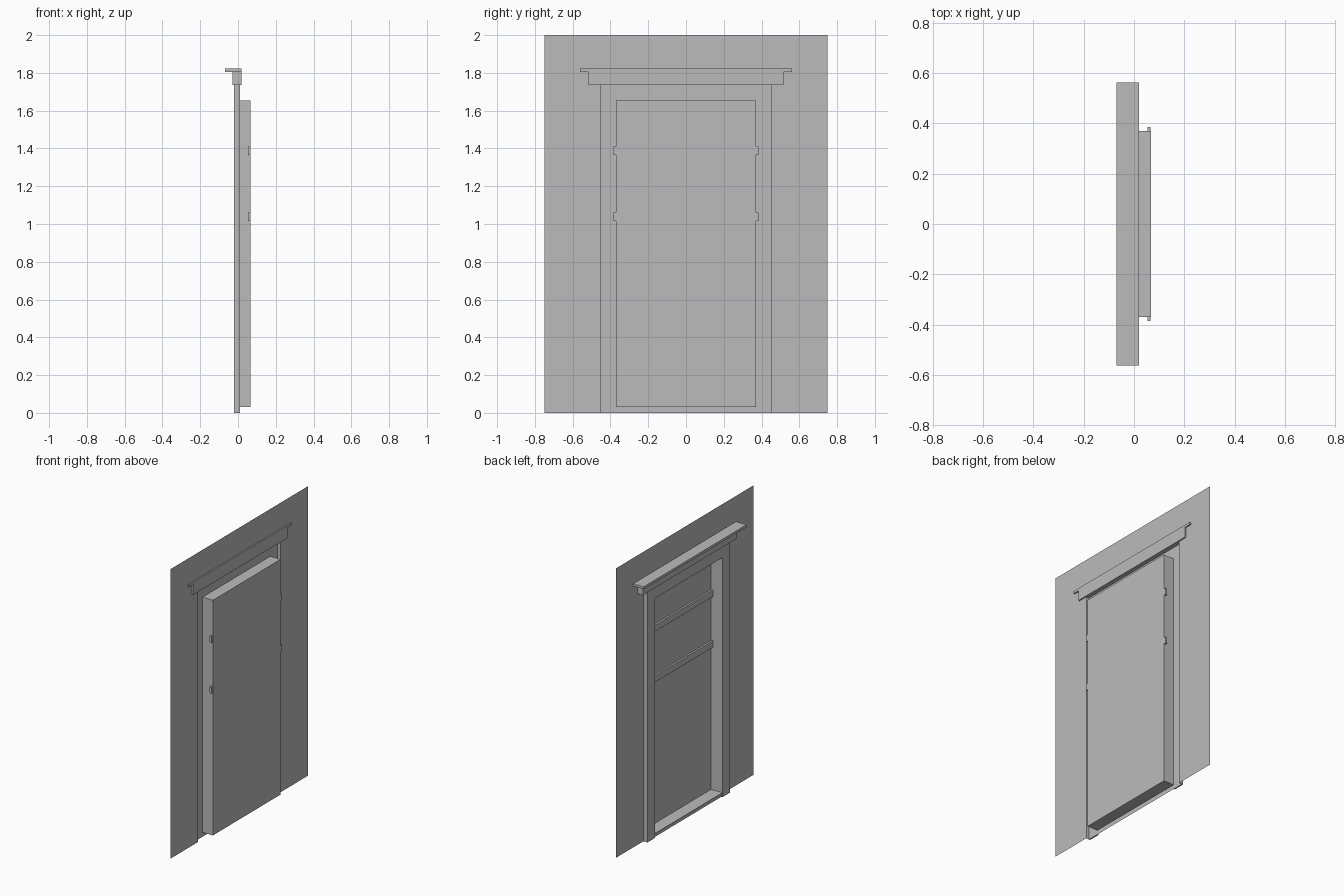
import bpy
import bmesh

cube = bpy.data.objects.get("Cube")
if cube:
    bpy.data.objects.remove(cube, do_unlink=True)

grey = bpy.data.materials.new("plain_grey")
grey.use_nodes = True
colour = (0.5, 0.5, 0.5, 1)
grey.diffuse_color = colour
grey.node_tree.nodes["Principled BSDF"].inputs["Base Color"].default_value = colour


def finish(name, bm):
    bmesh.ops.remove_doubles(bm, verts=bm.verts, dist=1e-5)
    mesh = bpy.data.meshes.new(name)
    bm.to_mesh(mesh)
    bm.free()
    mesh.materials.append(grey)
    obj = bpy.data.objects.new(name, mesh)
    bpy.context.collection.objects.link(obj)
    return obj


def box(name, x, y, z):
    """Solid block from (min, max) ranges."""
    bm = bmesh.new()
    bmesh.ops.create_cube(bm, size=1)
    for v in bm.verts:
        v.co = [r[0] if c < 0 else r[1] for c, r in zip(v.co, (x, y, z))]
    return finish(name, bm)


def arch(bm, inner, outer):
    """Strip joining two upside-down U outlines, each (x, half width, height, foot)."""
    def outline(x, w, h, foot):
        return [bm.verts.new(p) for p in ((x, -w, foot), (x, -w, h), (x, w, h), (x, w, foot))]
    a, b = outline(*inner), outline(*outer)
    for i in range(3):
        bm.faces.new((a[i], a[i + 1], b[i + 1], b[i]))


WALL_X, FRONT_X, BACK_X, PANEL_X = 0.01, -0.012, -0.021, 0.067
HOLE_W, HOLE_H = 0.45, 1.735
DOOR_W, DOOR_H, SILL = 0.37, 1.655, 0.03

# Thin wall with a doorway cut out
bm = bmesh.new()
arch(bm, (WALL_X, HOLE_W, HOLE_H, 0), (WALL_X, 0.75, 2, 0))
finish("wall", bm)

# Lining of the doorway, from the wall to the back of the frame
bm = bmesh.new()
arch(bm, (WALL_X, HOLE_W, HOLE_H, 0), (BACK_X, HOLE_W, HOLE_H, 0))
finish("doorway_lining", bm)

# Flat frame: two posts and a head
for name, s in (("right_post", -1), ("left_post", 1)):
    box(name, (BACK_X, FRONT_X), sorted((s * DOOR_W, s * HOLE_W)), (0, HOLE_H))
box("frame_head", (BACK_X, FRONT_X), (-DOOR_W, DOOR_W), (DOOR_H, HOLE_H))

# Threshold strip below the door
bm = bmesh.new()
bm.faces.new([bm.verts.new((FRONT_X, y, z)) for y, z in
              ((-DOOR_W, 0), (DOOR_W, 0), (DOOR_W, SILL), (-DOOR_W, SILL))])
finish("threshold", bm)

# Door shell, open at the back
door = box("door_shell", (BACK_X, PANEL_X), (-DOOR_W, DOOR_W), (SILL, DOOR_H))
bm = bmesh.new()
bm.from_mesh(door.data)
bm.normal_update()
bmesh.ops.delete(bm, geom=[f for f in bm.faces if f.normal.x < -0.9], context='FACES')
bm.to_mesh(door.data)
bm.free()

# Cross bars inside the door, their ends poking through its sides
for name, z in (("lower_bar", 1.015), ("upper_bar", 1.365)):
    box(name, (0.053, PANEL_X - 0.001), (-0.385, 0.385), (z, z + 0.045))

# Lintel and the projecting cornice above it
box("lintel", (-0.03, 0.019), (-0.515, 0.515), (HOLE_H, 1.805))
box("cornice", (-0.07, 0.019), (-0.562, 0.562), (1.805, 1.822))
